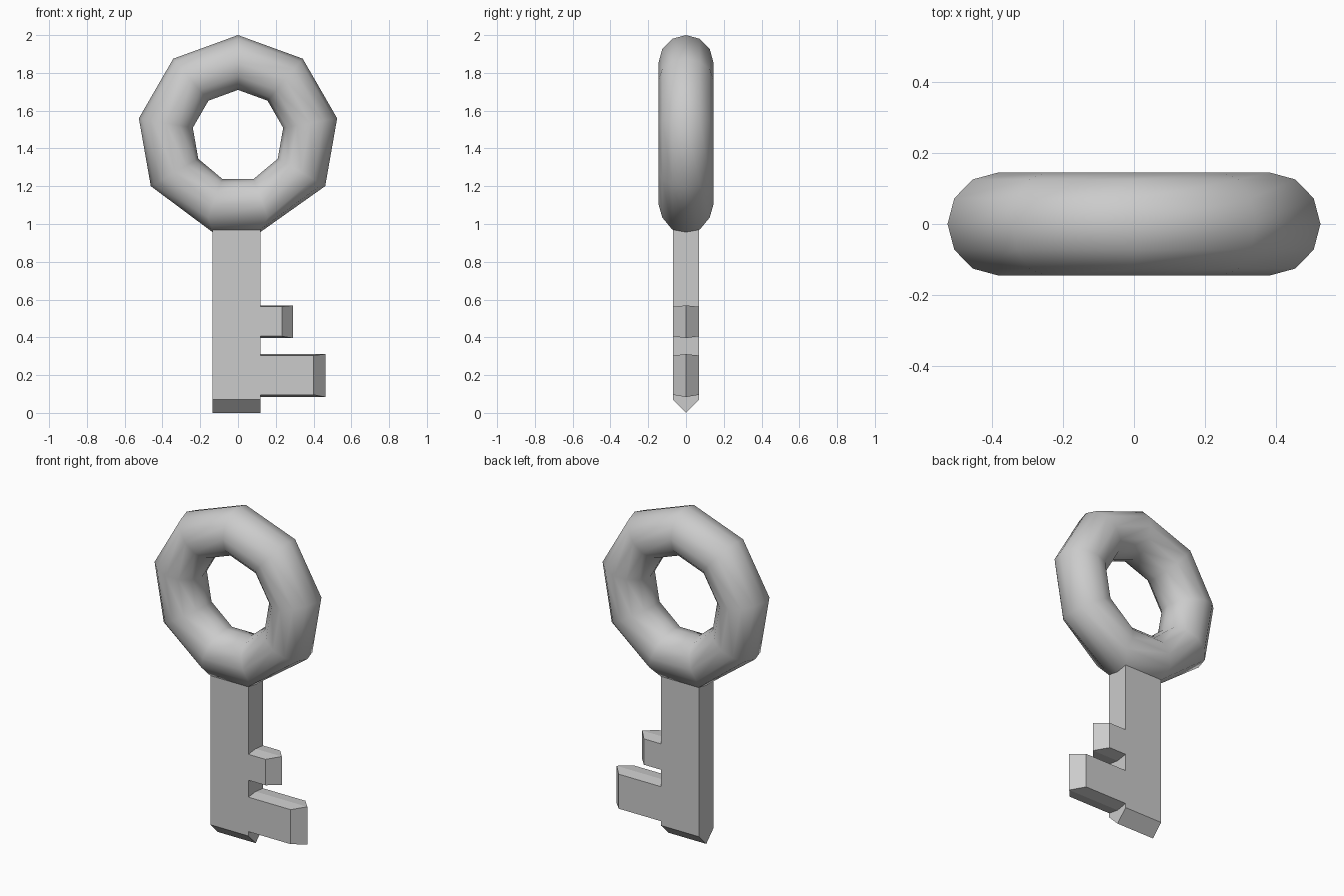
import bpy, bmesh

if "Cube" in bpy.data.objects:
    bpy.data.objects.remove(bpy.data.objects["Cube"])


def slab(name, face, ridge, depth=0.07):
    """Flat bar: face = (x0, x1, z0, z1) at front and back, ridge = same at y = 0."""
    bm = bmesh.new()
    loops = []
    for y, (x0, x1, z0, z1) in ((-depth, face), (0, ridge), (depth, face)):
        corners = ((x0, z0), (x1, z0), (x1, z1), (x0, z1))
        loops.append([bm.verts.new((x, y, z)) for x, z in corners])
    bm.faces.new(loops[0])
    bm.faces.new(loops[-1])
    for a, b in zip(loops, loops[1:]):
        for i in range(4):
            j = (i + 1) % 4
            bm.faces.new((a[i], a[j], b[j], b[i]))
    bmesh.ops.recalc_face_normals(bm, faces=bm.faces)
    mesh = bpy.data.meshes.new(name)
    bm.to_mesh(mesh)
    bm.free()
    obj = bpy.data.objects.new(name, mesh)
    bpy.context.collection.objects.link(obj)
    return obj


LEFT, RIGHT = -0.135, 0.118

# Handle ring: nine-sided torus standing upright with a corner on top
bpy.ops.mesh.primitive_torus_add(major_segments=9, minor_segments=12,
                                 major_radius=0.388, minor_radius=0.145)
ring = bpy.context.object
ring.name = ring.data.name = "handle_ring"
for v in ring.data.vertices:
    x, y, z = v.co
    v.co = (y, z, x + 1.467)
    # Pull the lowest corners in to meet the shaft
    if v.co.z < 1.0:
        v.co.x = RIGHT if v.co.x > 0 else LEFT
        v.co.z = 0.97 if abs(v.co.y) > 0.01 else 0.957
bpy.ops.object.shade_smooth()

# Shaft with a wedge-shaped tip
slab("shaft", (LEFT, RIGHT, 0.07, 0.98), (LEFT, RIGHT, 0.0, 0.98))

# Two teeth with ridged edges, rooted inside the shaft
slab("small_tooth", (0.05, 0.232, 0.406, 0.562), (0.05, 0.292, 0.396, 0.569))
slab("large_tooth", (0.05, 0.40, 0.096, 0.304), (0.05, 0.462, 0.084, 0.311))
